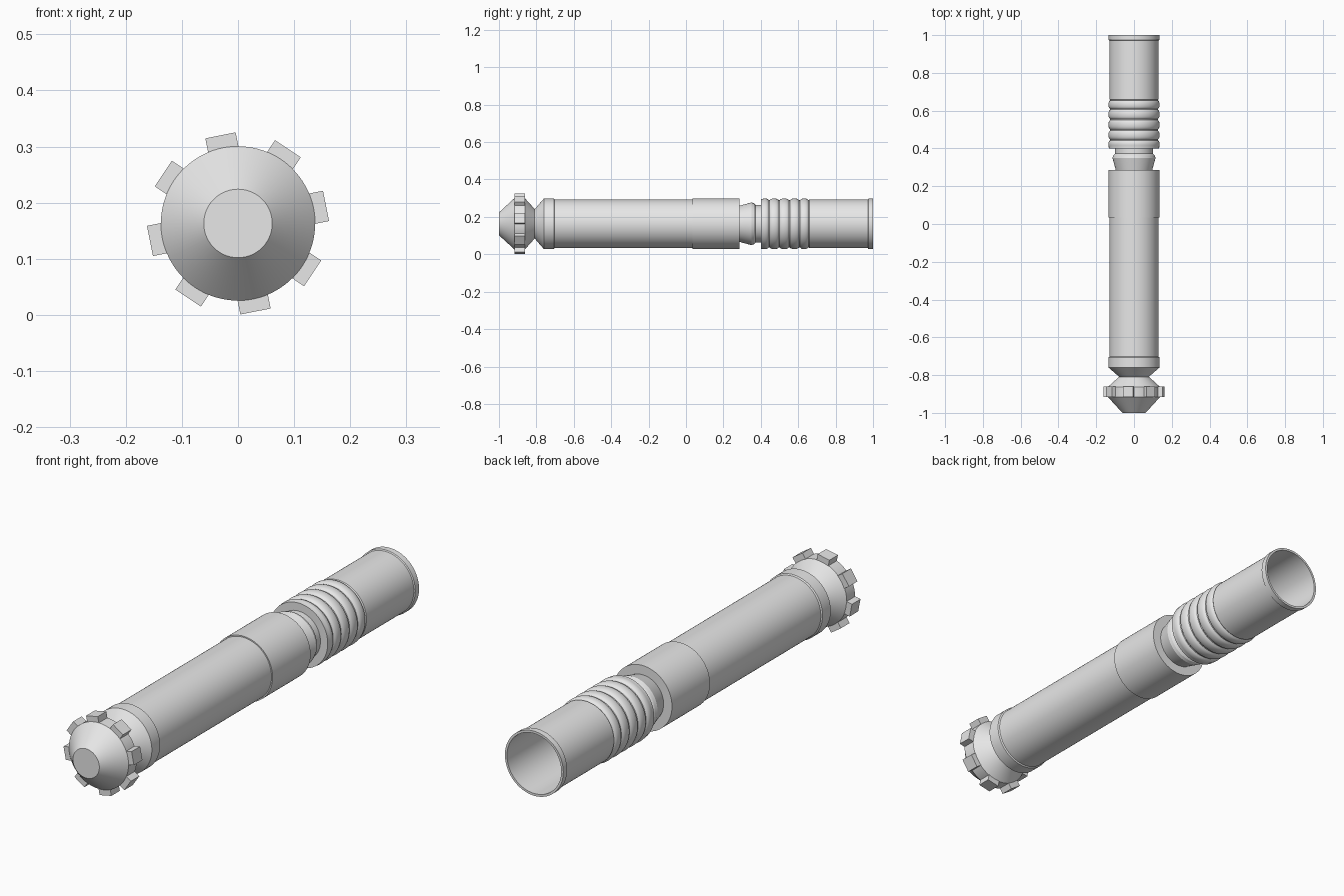
import bpy, bmesh, math
from mathutils import Matrix

if "Cube" in bpy.data.objects:
    bpy.data.objects.remove(bpy.data.objects["Cube"])

CZ = 0.163   # height of the long axis
SEG = 96

grey = bpy.data.materials.new("light grey metal")
grey.diffuse_color = (0.8, 0.8, 0.8, 1)
grey.use_nodes = True
grey.node_tree.nodes["Principled BSDF"].inputs["Base Color"].default_value = grey.diffuse_color


def finish(name, bm):
    bmesh.ops.recalc_face_normals(bm, faces=bm.faces)
    me = bpy.data.meshes.new(name)
    bm.to_mesh(me)
    bm.free()
    ob = bpy.data.objects.new(name, me)
    bpy.context.collection.objects.link(ob)
    me.materials.append(grey)
    bpy.ops.object.select_all(action='DESELECT')
    ob.select_set(True)
    bpy.context.view_layer.objects.active = ob
    bpy.ops.object.shade_smooth_by_angle(angle=math.radians(28))
    return ob


def lathe(name, profile):
    """Revolve (y, radius) points about the long axis, capping both ends."""
    bm = bmesh.new()
    rings = []
    for y, r in profile:
        rings.append([bm.verts.new((r * math.cos(2 * math.pi * i / SEG), y,
                                    CZ + r * math.sin(2 * math.pi * i / SEG)))
                      for i in range(SEG)])
    for a, b in zip(rings, rings[1:]):
        for i in range(SEG):
            j = (i + 1) % SEG
            bm.faces.new((a[i], a[j], b[j], b[i]))
    bm.faces.new(rings[0])
    bm.faces.new(rings[-1])
    return finish(name, bm)


# pommel: double cone with a short band
lathe("pommel", [(-1.0, 0.061), (-0.917, 0.1375), (-0.862, 0.1375), (-0.808, 0.078)])

# eight teeth around the pommel band
bm = bmesh.new()
for k in range(8):
    a = math.radians(11.25 + 45 * k)
    m = (Matrix.Translation((0, -0.889, CZ)) @ Matrix.Rotation(-a, 4, 'Y')
         @ Matrix.Translation((0.145, 0, 0)) @ Matrix.Diagonal((0.03, 0.056, 0.055, 1)))
    bmesh.ops.create_cube(bm, size=1, matrix=m)
finish("pommel_teeth", bm)

# main handle with tapered base ring
lathe("handle", [(-0.812, 0.075), (-0.76, 0.135), (-0.706, 0.135),
                 (-0.702, 0.13), (0.05, 0.13)])

# wider collar
lathe("collar", [(0.035, 0.135), (0.285, 0.135)])

# narrow flared neck
lathe("neck", [(0.28, 0.095), (0.35, 0.114), (0.363, 0.11), (0.372, 0.1), (0.41, 0.1)])

# ribbed front tube, hollow, with a lip at the mouth
edges = [0.4, 0.445, 0.498, 0.553, 0.607, 0.657]
prof = [(0.4, 0.1335)]
for n, (y0, y1) in enumerate(zip(edges, edges[1:])):
    for i in range(0 if n else 2, 9):
        t = i / 8
        r = 0.126 + 0.0095 * math.sin(math.pi * t) ** 0.5
        prof.append((y0 + 0.002 + (y1 - y0 - 0.004) * t, max(r, 0.126)))
prof += [(0.66, 0.13), (0.972, 0.13), (0.975, 0.1345), (1.0, 0.1345),
         (1.0, 0.125), (0.43, 0.125)]
lathe("ribbed_tube", prof)
